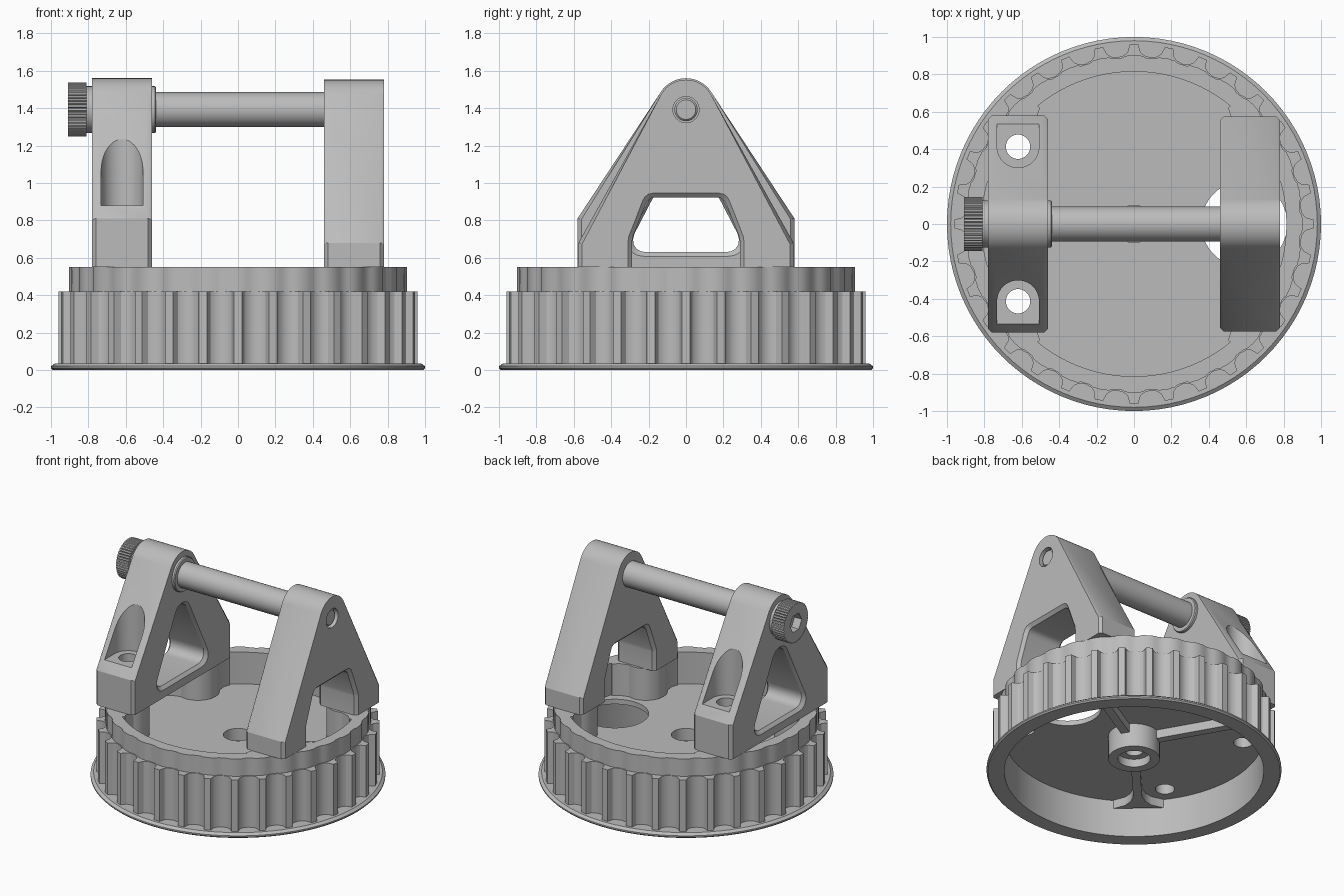
import bpy, bmesh
from math import sin, cos, pi, atan2, acos, hypot, radians

if "Cube" in bpy.data.objects:
    bpy.data.objects.remove(bpy.data.objects["Cube"], do_unlink=True)

grey = bpy.data.materials.new("machined grey")
grey.use_nodes = True
grey.diffuse_color = (0.5, 0.5, 0.5, 1)
for node in grey.node_tree.nodes:
    if node.type == "BSDF_PRINCIPLED":
        node.inputs["Base Color"].default_value = grey.diffuse_color

AXLE = 1.392


def finish(name, bm):
    bmesh.ops.recalc_face_normals(bm, faces=bm.faces)
    mesh = bpy.data.meshes.new(name)
    bm.to_mesh(mesh)
    bm.free()
    mesh.materials.append(grey)
    ob = bpy.data.objects.new(name, mesh)
    bpy.context.collection.objects.link(ob)
    return ob


def place(a, b, h, axis):
    return (h, a, b) if axis == "X" else (a, b, h)


def loft(bm, sections, axis, capped=True):
    """Bridge outlines given as (height, points)."""
    loops = [[bm.verts.new(place(a, b, h, axis)) for a, b in pts] for h, pts in sections]
    for u, v in zip(loops, loops[1:]):
        for i in range(len(u)):
            j = (i + 1) % len(u)
            bm.faces.new((u[i], u[j], v[j], v[i]))
    if capped:
        bm.faces.new(loops[0])
        bm.faces.new(loops[-1])


def prism(name, pts, lo, hi, axis="Z"):
    bm = bmesh.new()
    loft(bm, [(lo, pts), (hi, pts)], axis)
    return finish(name, bm)


def ring(name, outer, inner, lo, hi):
    bm = bmesh.new()
    loft(bm, [(lo, inner), (lo, outer), (hi, outer), (hi, inner), (lo, inner)], "Z", False)
    bmesh.ops.remove_doubles(bm, verts=bm.verts, dist=1e-5)
    return finish(name, bm)


def lathe(name, profile, axis="Z", closed=False, steps=96):
    """Revolve (radius, height) points."""
    bm = bmesh.new()
    vs = [bm.verts.new(place(r, 0, h, axis)) for r, h in profile]
    es = [bm.edges.new(p) for p in zip(vs, vs[1:])]
    if closed:
        es.append(bm.edges.new((vs[-1], vs[0])))
    bmesh.ops.spin(bm, geom=vs + es, cent=(0, 0, 0), axis=place(0, 0, 1, axis),
                   angle=2 * pi, steps=steps, use_merge=True)
    bmesh.ops.remove_doubles(bm, verts=bm.verts, dist=1e-5)
    return finish(name, bm)


def circle(a, b, r, n=40):
    return [(a + r * cos(2 * pi * i / n), b + r * sin(2 * pi * i / n)) for i in range(n)]


def gear(count, tooth):
    """Repeat one tooth given as (fraction of pitch, radius); also return its angles."""
    pol = [((k + f) * 2 * pi / count, r) for k in range(count) for f, r in tooth]
    return [(r * cos(t), r * sin(t)) for t, r in pol], [t for t, r in pol]


def radial(half, angle):
    """Mirror half an outline of (outward, sideways) points and turn it about z."""
    pts = half + [(u, -v) for u, v in reversed(half)]
    c, s = cos(angle), sin(angle)
    return [(u * c - v * s, u * s + v * c) for u, v in pts]


def cut(ob, *cutters):
    for c in cutters:
        c.hide_render = True
        mod = ob.modifiers.new("cut", "BOOLEAN")
        mod.operation, mod.solver, mod.object = "DIFFERENCE", "EXACT", c
        with bpy.context.temp_override(object=ob, active_object=ob, selected_objects=[ob]):
            bpy.ops.object.modifier_apply(modifier=mod.name)


# Cutters shared by several parts
SCREWS = [(sx * 0.62, sy * 0.413) for sx in (-1, 1) for sy in (-1, 1)]
screw_cuts = [prism("screw_cutter", circle(x, y, 0.065), -0.1, 1.0 if x < 0 else 0.75)
              for x, y in SCREWS]
port_cut = prism("port_cutter", circle(0.59, 0, 0.23, 64), 0.0, 0.5)
cutters = screw_cuts + [port_cut]

# Drum: flange, wall, thin floor and hollow hub in one revolved section
drum = lathe("drum", [
    (0.88, 0), (0.99, 0), (1, 0.01), (1, 0.02), (0.98, 0.035), (0.888, 0.035), (0.888, 0.55),
    (0.815, 0.55), (0.815, 0.312), (0.1, 0.312), (0.1, 0.22), (0.06, 0.22), (0.06, 0.16),
    (0.11, 0.16), (0.11, 0.1), (0.175, 0.1), (0.175, 0.275), (0.88, 0.275)], closed=True)
cut(drum, port_cut, *screw_cuts)
parts = [drum]

# Toothed rim and the lower scalloped collar above it
for name, tooth, lo, hi in (
        ("toothed_rim", [(-0.12, 0.96), (0.12, 0.96), (0.19, 0.92), (0.3, 0.903),
                         (0.5, 0.895), (0.7, 0.903), (0.81, 0.92)], 0.03, 0.42),
        ("scalloped_collar", [(-0.25, 0.9), (0, 0.903), (0.25, 0.9), (0.36, 0.891),
                              (0.64, 0.891)], 0.42, 0.55)):
    outer, angles = gear(32, tooth)
    inner = [(0.884 * cos(t), 0.884 * sin(t)) for t in angles]
    parts.append(ring(name, outer, inner, lo, hi))

# Ribs under the floor, flared where they meet the wall
for angle in (30, 120, 228):
    half = [(0.16, 0.03), (0.7, 0.03), (0.77, 0.05), (0.82, 0.09), (0.86, 0.17)]
    parts.append(prism("floor_rib", radial(half, radians(angle)), 0.21, 0.28))

# Screw bosses inside the drum, filleted into the wall
for (x, y), hole in zip(SCREWS, screw_cuts):
    d = hypot(x, y)
    half = [(d - 0.145 * cos(t), 0.145 * sin(t)) for t in [pi * i / 24 for i in range(1, 11)]]
    half += [(d - 0.02, 0.16), (d + 0.005, 0.19), (d + 0.018, 0.24), (d + 0.06, 0.24),
             (d + 0.105, 0.15), (d + 0.125, 0.06)]
    boss = prism("screw_boss", radial(half, atan2(y, x)), 0.3, 0.55)
    cut(boss, hole)
    parts.append(boss)


def arm(name, x0, x1, width, kink, radius):
    """Triangular bracket: upright feet, slopes tangent to a round top, chamfered rims."""
    dy, dz = width, kink - 1.4
    start = atan2(dz, dy) + acos(radius / hypot(dy, dz))
    arc = [start + (pi - 2 * start) * i / 16 for i in range(17)]
    pts = [(-width, 0.55), (width, 0.55), (width, kink)]
    pts += [(radius * cos(t), 1.4 + radius * sin(t)) for t in arc] + [(-width, kink)]
    bm = bmesh.new()
    loft(bm, [(x0, pts), (x1, pts)], "X")
    rims = [e for e in bm.edges if abs(e.verts[0].co.x - e.verts[1].co.x) < 0.01
            and max(v.co.z for v in e.verts) > 0.56]
    bmesh.ops.bevel(bm, geom=rims, offset=0.02, offset_type="OFFSET", segments=1,
                    profile=0.5, affect="EDGES")
    ob = finish(name, bm)
    parts.append(ob)
    return ob


def window(half, x0, x1):
    """Mirrored opening through an arm, widening at both faces."""
    pts = half + [(-y, z) for y, z in reversed(half)]
    zs = [z for _, z in pts]
    mid, tall, wide = (max(zs) + min(zs)) / 2, (max(zs) - min(zs)) / 2, max(y for y, _ in pts)

    def grown(g):
        return [(y * (1 + g / wide), mid + (z - mid) * (1 + g / tall)) for y, z in pts]

    bm = bmesh.new()
    loft(bm, [(x0 - 0.02, grown(0.042)), (x0 + 0.022, pts),
              (x1 - 0.022, pts), (x1 + 0.02, grown(0.042))], "X")
    ob = finish("window_cutter", bm)
    cutters.append(ob)
    return ob


# Right arm: closed window and two screw pockets
right_arm = arm("right_arm", -0.78, -0.46, 0.58, 0.81, 0.16)
cut(right_arm, window([(0.21, 0.63), (0.24, 0.634), (0.265, 0.648), (0.28, 0.672),
                       (0.283, 0.7), (0.275, 0.73), (0.078, 1.11), (0.06, 1.135),
                       (0.035, 1.15), (0.012, 1.155)], -0.78, -0.46))
for (x, y), hole in zip(SCREWS[:2], screw_cuts):
    side = 1 if y > 0 else -1
    outline = [(x + 0.112 * cos(t), y - side * 0.112 * sin(t))
               for t in [pi * i / 20 for i in range(21)]]
    outline += [(x - 0.112, y + side * 0.127), (x + 0.112, y + side * 0.127)]
    pocket = prism("pocket_cutter", outline, 0.88, 1.4)
    cutters.append(pocket)
    cut(right_arm, pocket, hole)

# Left arm: opening down to the foot, blind screw holes, recess for the pin end
left_arm = arm("left_arm", 0.46, 0.78, 0.575, 0.68, 0.152)
pin_cut = prism("pin_cutter", circle(0, AXLE, 0.07), 0.6, 0.9, "X")
cutters.append(pin_cut)
cut(left_arm, pin_cut, window([(0.288, 0.5), (0.288, 0.69), (0.284, 0.715), (0.216, 0.885),
                               (0.205, 0.905), (0.188, 0.918), (0.165, 0.923)], 0.46, 0.78),
    *screw_cuts[2:])

# Cross shaft with collars and pin end
shaft = lathe("cross_shaft", [
    (0, -0.82), (0.12, -0.82), (0.125, -0.815), (0.125, -0.77), (0.093, -0.77), (0.093, -0.47),
    (0.125, -0.47), (0.125, -0.445), (0.12, -0.438), (0.093, -0.438), (0.093, 0.47),
    (0.062, 0.5), (0.062, 0.755), (0.052, 0.765), (0, 0.765)], "X", steps=48)
shaft.location.z = AXLE
parts.append(shaft)

# Knurled screw head with hex socket
outline, _ = gear(48, [(-0.25, 0.145), (0.25, 0.145), (0.5, 0.137)])
head = prism("screw_head", [(y, z + AXLE) for y, z in outline], -0.91, -0.81, "X")
socket = prism("socket_cutter", circle(0, AXLE, 0.07, 6), -1, -0.85, "X")
cutters.append(socket)
cut(head, socket)
parts.append(head)

for ob in cutters:
    bpy.data.objects.remove(ob, do_unlink=True)

# Smooth curved walls, keep hard edges
bpy.ops.object.select_all(action="DESELECT")
for ob in parts:
    ob.select_set(True)
bpy.context.view_layer.objects.active = drum
bpy.ops.object.shade_smooth_by_angle(angle=radians(29))
